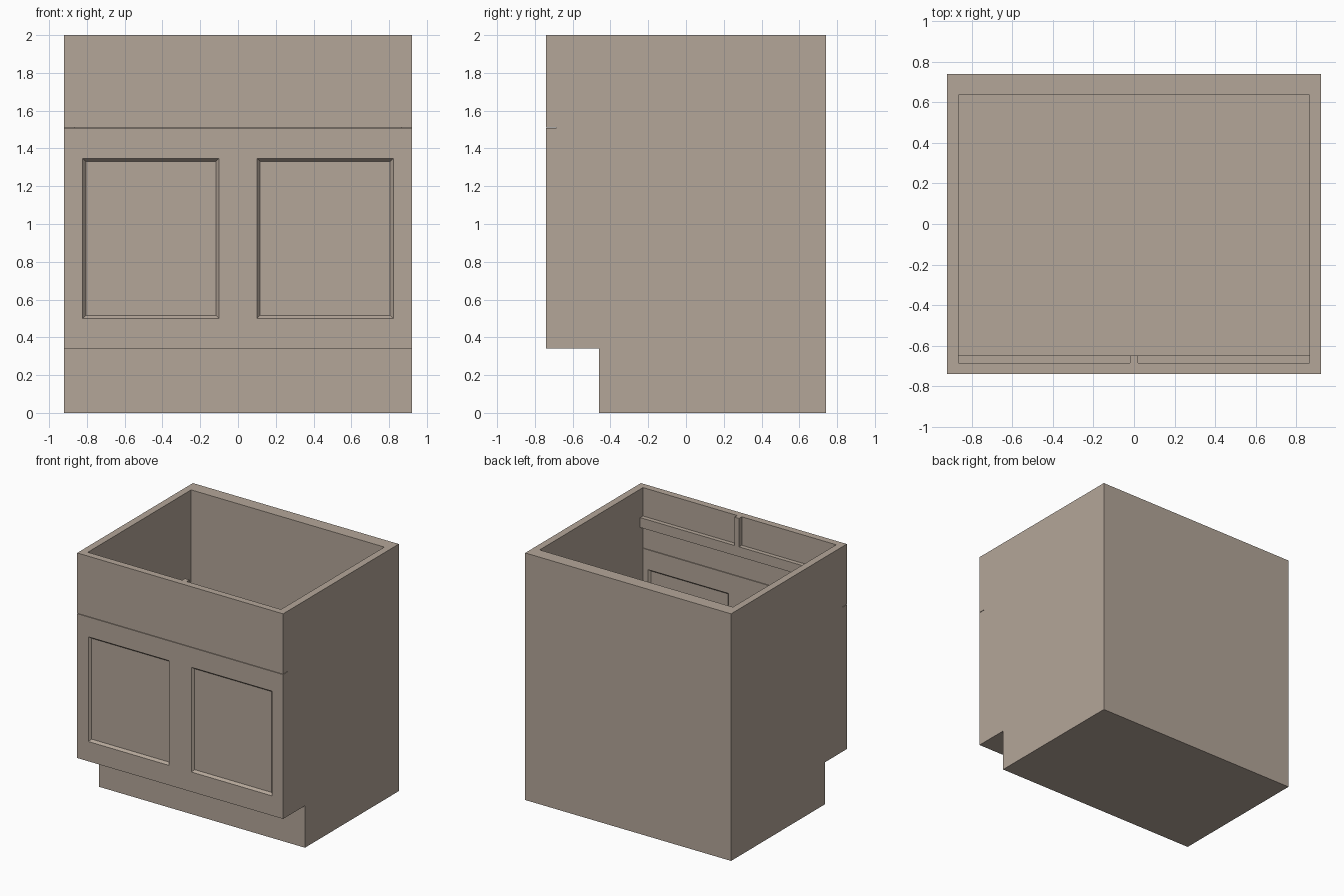
import bpy, bmesh

if "Cube" in bpy.data.objects:
    bpy.data.objects.remove(bpy.data.objects["Cube"])

W, FRONT, BACK, TOP = 0.922, -0.74, 0.74, 2.0
INNER_X, DOOR_BACK, INNER_BACK = 0.865, -0.685, 0.636
KICK_Y, KICK_Z, FLOOR = -0.46, 0.34, 0.40
GAP_LOW, GAP_HIGH = 1.508, 1.512

# Taupe paint shared by every part
paint = bpy.data.materials.new("taupe_paint")
paint.diffuse_color = (0.455, 0.38, 0.317, 1)
paint.use_nodes = True
paint.node_tree.nodes["Principled BSDF"].inputs["Base Color"].default_value = paint.diffuse_color


def finish(name, bm):
    bmesh.ops.recalc_face_normals(bm, faces=bm.faces)
    mesh = bpy.data.meshes.new(name)
    bm.to_mesh(mesh)
    bm.free()
    mesh.materials.append(paint)
    obj = bpy.data.objects.new(name, mesh)
    bpy.context.collection.objects.link(obj)
    return obj


def box_bm(lo, hi):
    bm = bmesh.new()
    bmesh.ops.create_cube(bm, size=1)
    for v in bm.verts:
        v.co = [lo[i] if v.co[i] < 0 else hi[i] for i in range(3)]
    return bm


def box(name, lo, hi):
    return finish(name, box_bm(lo, hi))


# Carcass: side profile with toe kick, extruded across the width
profile = [(KICK_Y, 0), (BACK, 0), (BACK, TOP), (DOOR_BACK, TOP),
           (DOOR_BACK, KICK_Z), (KICK_Y, KICK_Z)]
bm = bmesh.new()
face = bm.faces.new([bm.verts.new((-W, y, z)) for y, z in profile])
ext = bmesh.ops.extrude_face_region(bm, geom=[face])
bmesh.ops.translate(bm, vec=(2 * W, 0, 0),
                    verts=[g for g in ext["geom"] if isinstance(g, bmesh.types.BMVert)])
carcass = finish("carcass", bm)

# Open storage space cut out of the carcass
cavity = box("cavity_cutter", (-INNER_X, -0.9, FLOOR), (INNER_X, INNER_BACK, 2.2))
cavity.hide_render = True
cavity.hide_set(True)
cut = carcass.modifiers.new("cavity", "BOOLEAN")
cut.operation, cut.solver, cut.object = "DIFFERENCE", "EXACT", cavity

# False drawer front
box("drawer_front", (-W, FRONT, GAP_HIGH), (W, DOOR_BACK, TOP))

# Doors: one half with a bevelled recessed panel on both faces, mirrored
bm = box_bm((0, FRONT, KICK_Z), (W, DOOR_BACK, GAP_LOW))
bmesh.ops.recalc_face_normals(bm, faces=bm.faces)
bm.normal_update()
for f in [f for f in bm.faces if abs(f.normal.y) > 0.9]:
    bmesh.ops.inset_region(bm, faces=[f], thickness=0.10, use_even_offset=True)
    for v in f.verts:
        v.co.z += 0.06 if v.co.z < 0.9 else -0.06
    bmesh.ops.inset_region(bm, faces=[f], thickness=0.016, use_even_offset=True)
    step = 0.02 if f.calc_center_median().y < -0.71 else -0.02
    for v in f.verts:
        v.co.y += step
seam = [f for f in bm.faces if all(abs(v.co.x) < 1e-5 for v in f.verts)]
bmesh.ops.delete(bm, geom=seam, context="FACES_ONLY")
doors = finish("doors", bm)
doors.modifiers.new("mirror", "MIRROR").use_clip = True

# Face frame behind the drawer front: cross rail and short centre stile
box("frame_rail", (-INNER_X, DOOR_BACK, 1.69), (INNER_X, -0.65, 1.77))
box("frame_stile", (-0.02, DOOR_BACK, 1.77), (0.02, -0.65, TOP))
